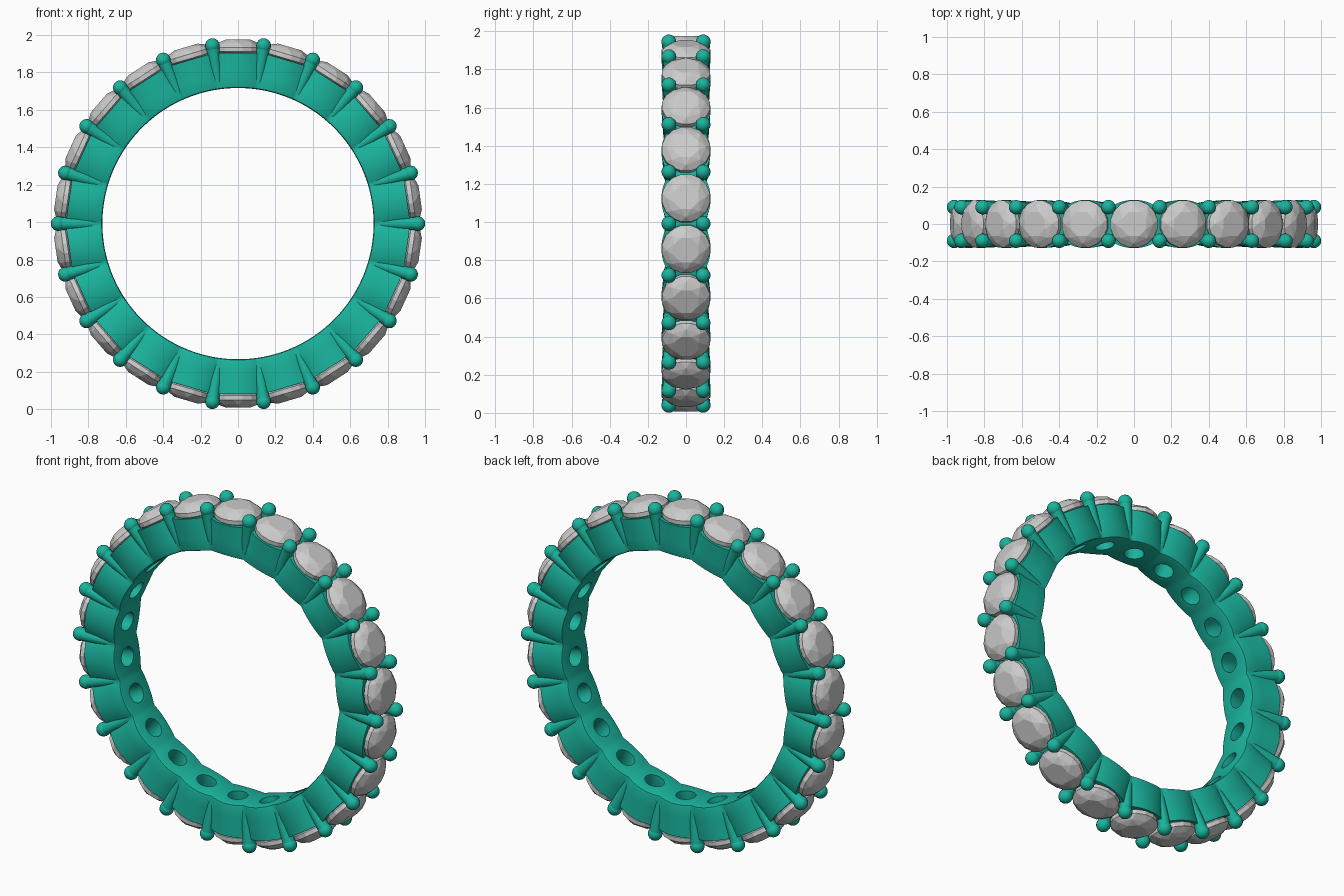
import bpy, bmesh, math
from mathutils import Matrix, Vector

if "Cube" in bpy.data.objects:
    bpy.data.objects.remove(bpy.data.objects["Cube"])

N = 22                                   # stones around the ring
STEP = 2 * math.pi / N
CENTER = Matrix.Translation((0, 0, 0.992))

metal = bpy.data.materials.new("green_metal")
metal.diffuse_color = (0.01, 0.46, 0.34, 1)
metal.use_nodes = True
metal.node_tree.nodes["Principled BSDF"].inputs["Base Color"].default_value = metal.diffuse_color


def around(k):
    """Frame whose local z points radially out at k steps from the top."""
    return CENTER @ Matrix.Rotation(k * STEP, 4, 'Y')


def finish(bm, name, mat=None):
    bmesh.ops.recalc_face_normals(bm, faces=bm.faces)
    me = bpy.data.meshes.new(name)
    bm.to_mesh(me)
    bm.free()
    if mat:
        me.materials.append(mat)
    ob = bpy.data.objects.new(name, me)
    bpy.context.collection.objects.link(ob)
    return ob


def smooth(ob, angle=40):
    bpy.ops.object.select_all(action='DESELECT')
    ob.select_set(True)
    bpy.context.view_layer.objects.active = ob
    bpy.ops.object.shade_smooth_by_angle(angle=math.radians(angle))


# Band: swept section whose width swells at each stone and narrows at the prongs
def band_section(t):
    w_out = 0.129 * math.sqrt(1 - (0.75 * t) ** 2)
    w_in = 0.120 * math.sqrt(1 - (0.55 * t) ** 2)
    r_out = 0.912 / math.cos(t * STEP / 2)
    half = [(0.725, w_in - 0.012), (0.729, w_in - 0.003), (0.738, w_in)]
    for f in (0.35, 0.7, 1.0):
        half.append((0.738 + (r_out - 0.738) * f, w_in + (w_out - w_in) * f))
    return half + [(r, -w) for r, w in reversed(half)]


SUB = 14
bm = bmesh.new()
rings = []
for i in range(N * SUB):
    t = 2 * (i % SUB) / SUB - 1
    m = around(i / SUB - 0.5)
    rings.append([bm.verts.new(m @ Vector((0, w, r))) for r, w in band_section(t)])
for i, a in enumerate(rings):
    b = rings[(i + 1) % len(rings)]
    for j in range(len(a)):
        n = (j + 1) % len(a)
        bm.faces.new((a[j], a[n], b[n], b[j]))
band = finish(bm, "band", metal)

# Cutter: a countersunk hole below every stone
bm = bmesh.new()
SIDES = 28
for k in range(N):
    loops = []
    for r, z in ((0.054, 0.66), (0.054, 0.84), (0.116, 0.935)):
        loops.append([bm.verts.new(around(k) @ Vector((r * math.cos(2 * math.pi * s / SIDES),
                                                       r * math.sin(2 * math.pi * s / SIDES), z)))
                      for s in range(SIDES)])
    for a, b in zip(loops, loops[1:]):
        for s in range(SIDES):
            n = (s + 1) % SIDES
            bm.faces.new((a[s], a[n], b[n], b[s]))
    bm.faces.new(loops[0])
    bm.faces.new(loops[-1])
cutter = finish(bm, "hole_cutter")
cutter.hide_render = True

mod = band.modifiers.new("holes", 'BOOLEAN')
mod.operation = 'DIFFERENCE'
mod.solver = 'EXACT'
mod.object = cutter
bpy.context.view_layer.objects.active = band
bpy.ops.object.modifier_apply(modifier=mod.name)
bpy.data.objects.remove(cutter)
smooth(band)

# Prongs: ball-tipped rods in pairs between the stones
bm = bmesh.new()
for k in range(N):
    for side in (-1, 1):
        low, tip = Vector((0, side * 0.072, 0.74)), Vector((0, side * 0.090, 0.962))
        d = tip - low
        rot = d.to_track_quat('Z', 'Y').to_matrix().to_4x4()
        m = around(k + 0.5)
        bmesh.ops.create_cone(bm, cap_ends=True, segments=16, radius1=0.028, radius2=0.035,
                              depth=d.length, matrix=m @ Matrix.Translation((low + tip) / 2) @ rot)
        bmesh.ops.create_uvsphere(bm, u_segments=16, v_segments=10, radius=0.039,
                                  matrix=m @ Matrix.Translation(tip))
smooth(finish(bm, "prongs", metal))

# Stones: faceted brilliant cut, the hull of its table, crown, girdle and culet
bm = bmesh.new()
for count, r, z, off in ((8, 0.070, 0.984, 0.5), (8, 0.104, 0.968, 0),
                         (16, 0.128, 0.943, 0.5), (16, 0.128, 0.919, 0.5), (1, 0, 0.835, 0)):
    for s in range(count):
        a = 2 * math.pi * (s + off) / count
        bm.verts.new((r * math.cos(a), r * math.sin(a), z))
bmesh.ops.convex_hull(bm, input=bm.verts)
first = finish(bm, "stone_01")
first.matrix_world = around(0)
for k in range(1, N):
    ob = bpy.data.objects.new(f"stone_{k + 1:02d}", first.data)
    bpy.context.collection.objects.link(ob)
    ob.matrix_world = around(k)
